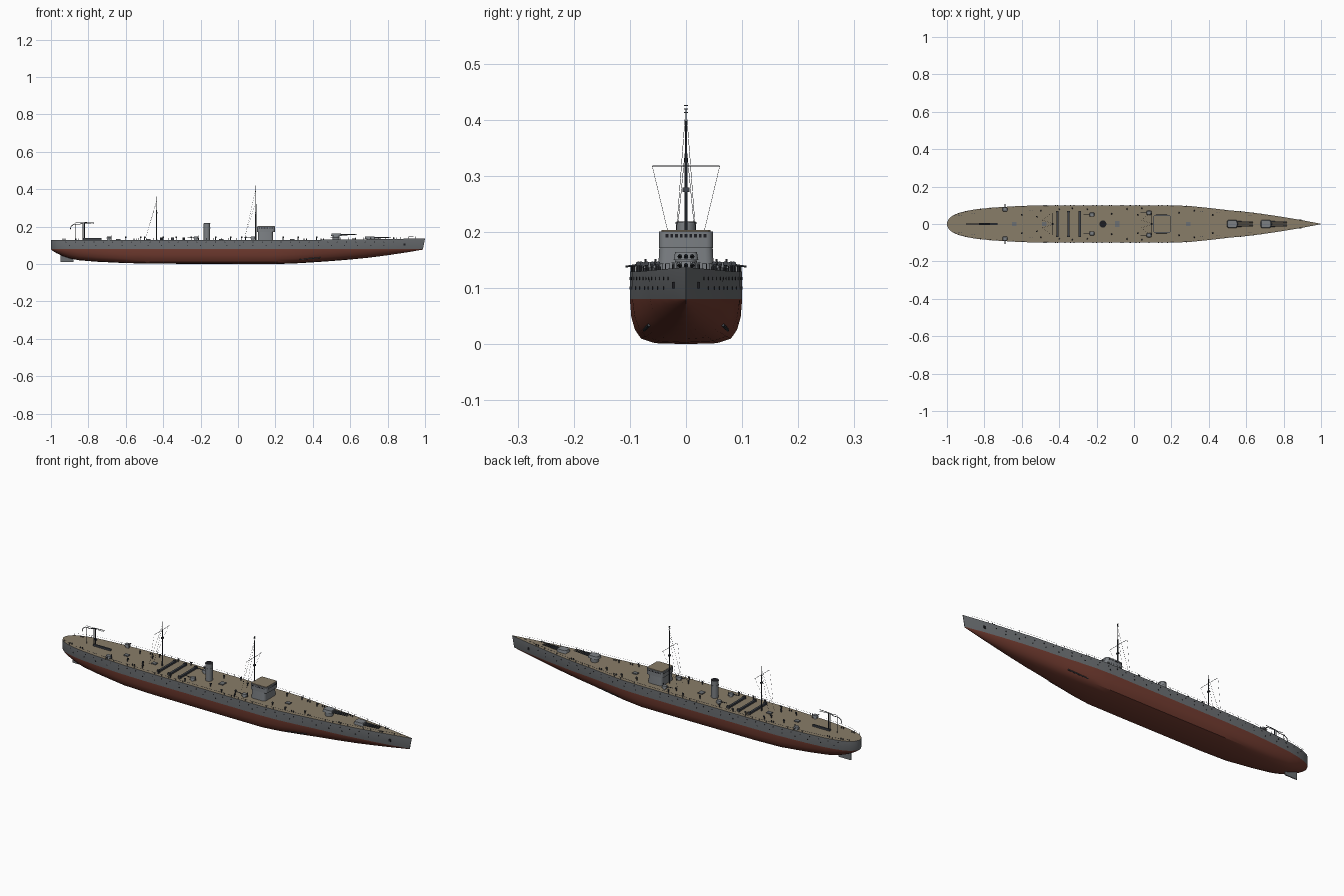
import bpy, bmesh, math
from mathutils import Vector, Matrix

if "Cube" in bpy.data.objects:
    bpy.data.objects.remove(bpy.data.objects["Cube"])

def material(name, c):
    m = bpy.data.materials.new(name)
    m.diffuse_color = (*c, 1)
    m.use_nodes = True
    m.node_tree.nodes["Principled BSDF"].inputs["Base Color"].default_value = m.diffuse_color
    return m

GREY = material("hull grey", (0.15, 0.16, 0.17))
RED = material("bottom red", (0.17, 0.045, 0.03))
TAN = material("deck tan", (0.25, 0.205, 0.14))
LIGHT = material("upperworks grey", (0.20, 0.215, 0.23))
DARK = material("fittings dark grey", (0.05, 0.057, 0.068))
BLACK = material("opening black", (0.012, 0.012, 0.015))

def finish(name, bm, mats, smooth=True):
    bmesh.ops.recalc_face_normals(bm, faces=bm.faces)
    me = bpy.data.meshes.new(name)
    bm.to_mesh(me)
    bm.free()
    ob = bpy.data.objects.new(name, me)
    bpy.context.collection.objects.link(ob)
    for m in mats:
        me.materials.append(m)
    if smooth:
        bpy.ops.object.select_all(action='DESELECT')
        ob.select_set(True)
        bpy.context.view_layer.objects.active = ob
        bpy.ops.object.shade_smooth_by_angle(angle=math.radians(35))
    return ob

def box(bm, c, s, bevel=0.0, taper=1.0):
    vs = bmesh.ops.create_cube(bm, size=1)['verts']
    for v in vs:
        t = taper if v.co.z > 0 else 1
        v.co = Vector((c[0] + v.co.x * s[0] * t, c[1] + v.co.y * s[1] * t, c[2] + v.co.z * s[2]))
    if bevel:
        es = {e for v in vs for e in v.link_edges if abs(e.verts[0].co.z - e.verts[1].co.z) > 1e-5}
        bmesh.ops.bevel(bm, geom=list(es), offset=bevel, segments=3, profile=0.5, affect='EDGES')

def rod(bm, a, b, r, r2=None, n=8):
    a, b = Vector(a), Vector(b)
    d = b - a
    M = Matrix.Translation((a + b) / 2) @ d.to_track_quat('Z', 'Y').to_matrix().to_4x4()
    bmesh.ops.create_cone(bm, cap_ends=True, segments=n, radius1=r,
                          radius2=r if r2 is None else r2, depth=d.length, matrix=M)

# Hull stations: x, half breadth, keel height
ST = [(-1, .008, .078), (-.99, .028, .07), (-.97, .045, .058), (-.94, .058, .044), (-.9, .069, .03),
      (-.85, .078, .02), (-.75, .088, .012), (-.6, .097, .005), (-.45, .1, .002), (0, .1, 0),
      (.2, .1, 0), (.3, .096, .003), (.4, .086, .009), (.5, .074, .016), (.6, .065, .024),
      (.7, .052, .034), (.8, .037, .047), (.9, .020, .062), (1, .001, .077)]
WL = 0.08

def half(x):
    for p, q in zip(ST, ST[1:]):
        if x <= q[0]:
            return p[1] + (q[1] - p[1]) * (x - p[0]) / (q[0] - p[0])
    return ST[-1][1]

def deck(x):
    return 0.129 + 0.008 * max(0, (x - 0.3) / 0.7) ** 1.5

# Hull: lofted sections, coloured by height
full = [(0, 0), (.55, .02), (.80, .12), (.91, .32), (.975, .6), (1, 1)]
vee = [(0, 0), (.2, .1), (.42, .28), (.64, .5), (.83, .74), (.97, 1)]
bm = bmesh.new()
rings = []
for x, b, k in ST:
    f = 1 - max(0, (x - .2) / .8) if x > 0 else 1 - .6 * max(0, (-.6 - x) / .4)
    pts = []
    for (y1, z1), (y2, z2) in zip(full, vee):
        pts.append((b * (y2 + (y1 - y2) * f), k + (WL - k) * (z2 + (z1 - z2) * f)))
    pts.append((b, deck(x)))
    prof = [(-y, z) for y, z in reversed(pts)] + pts[1:]
    rings.append([bm.verts.new((x - (.012 * (deck(x) - z) / .06 if x == 1 else 0), y, z)) for y, z in prof])
for r, s in zip(rings, rings[1:]):
    for i in range(len(r) - 1):
        fc = bm.faces.new((r[i], r[i + 1], s[i + 1], s[i]))
        fc.material_index = 1 if 1 <= i <= len(r) - 3 else 0
    bm.faces.new((r[0], s[0], s[-1], r[-1])).material_index = 2
for r in (rings[0], rings[-1]):
    bm.faces.new(r)
finish("hull", bm, [GREY, RED, TAN])

# Rudder
bm = bmesh.new()
box(bm, (-.915, 0, .03), (.07, .005, .04))
finish("rudder", bm, [GREY], False)

# Portholes, anchors and bilge strips on both sides
bm = bmesh.new()
for s in (-1, 1):
    for z, step, off in ((.117, .05, 0), (.1, .07, .02)):
        for i in range(int(1.8 / step)):
            x = -.92 + off + i * step
            if x < .9:
                y = s * half(x)
                rod(bm, (x, y - .002 * s, z), (x, y + .001 * s, z), .0028)
    y = s * half(.89)
    box(bm, (.89, y, .105), (.012, .006, .012))
finish("portholes_and_anchors", bm, [BLACK], False)
bm = bmesh.new()
for s in (-1, 1):
    rod(bm, (.33, s * .074, .025), (.44, s * .066, .034), .003)
finish("bilge_strips", bm, [DARK])

# Railing: posts and a top wire
bm = bmesh.new()
for s in (-1, 1):
    prev = None
    for i in range(49):
        x = -.97 + i * .04
        p = Vector((x, s * (half(x) - .002), deck(x)))
        q = p + Vector((0, 0, .010))
        rod(bm, p, q, .0007, n=4)
        if prev:
            rod(bm, prev, q, .0003, n=3)
        prev = q
finish("railing", bm, [DARK], False)

# Bridge: lower house, overhanging upper house, roof and windows
bm = bmesh.new()
box(bm, (.147, 0, .150), (.082, .100, .045), .014, .95)
box(bm, (.150, 0, .186), (.095, .096, .029), .012)
finish("bridge", bm, [LIGHT])
bm = bmesh.new()
box(bm, (.150, 0, .2015), (.088, .088, .003), .01)
finish("bridge_roof", bm, [TAN], False)
bm = bmesh.new()
for i in range(-4, 5):
    box(bm, (.1975, i * .0085, .193), (.001, .005, .006))
    box(bm, (.1025, i * .0085, .193), (.001, .005, .006))
    for s in (-1, 1):
        box(bm, (.150 + i * .0085, s * .048, .193), (.005, .001, .006))
finish("bridge_windows", bm, [BLACK], False)

# Funnel
bm = bmesh.new()
rod(bm, (-.166, 0, .125), (-.166, 0, .214), .0175, n=24)
for z in (.19, .214):
    rod(bm, (-.166, 0, z), (-.166, 0, z + .004), .019, n=24)
finish("funnel", bm, [LIGHT])
bm = bmesh.new()
rod(bm, (-.166, 0, .217), (-.166, 0, .2185), .0165, n=24)
finish("funnel_mouth", bm, [BLACK], False)

# Triple gun turrets
for n, x, z in (("forward", .705, .134), ("raised", .525, .150)):
    bm = bmesh.new()
    rod(bm, (x, 0, .125), (x, 0, z), .019, n=20)
    box(bm, (x, 0, z + .007), (.056, .044, .014), .010, .88)
    finish(n + "_turret", bm, [LIGHT])
    bm = bmesh.new()
    for y in (-.011, 0, .011):
        rod(bm, (x + .022, y, z + .006), (x + .06, y, z + .007), .0042, .0035)
        rod(bm, (x + .06, y, z + .007), (x + .112, y, z + .009), .0028, .002)
    finish(n + "_guns", bm, [DARK])

# Masts with yard, lookout, topmast and stays
for n, x, top in (("fore", .095, .42), ("main", -.435, .36)):
    bm = bmesh.new()
    rod(bm, (x, 0, .125), (x, 0, top - .08), .0033, .0025)
    rod(bm, (x, 0, top - .08), (x, 0, top), .0022, .001)
    box(bm, (x, 0, .275), (.008, .012, .008))
    rod(bm, (x, -.06, .317), (x, .06, .317), .0009, n=5)
    if n == "fore":
        for i in range(3):
            box(bm, (x, 0, .413 + i * .006), (.004, .008, .002))
    finish(n + "_mast", bm, [DARK])
    bm = bmesh.new()
    for s in (-1, 1):
        rod(bm, (x, s * .002, top - .02), (x - .06, s * .022, .135), .0005, n=3)
        rod(bm, (x - .005, s * .06, .317), (x - .05, s * .025, .17), .0004, n=3)
    finish(n + "_stays", bm, [DARK], False)

# Stern crane: twin posts, curved arm and bracing
bm = bmesh.new()
for x in (-.828, -.820):
    rod(bm, (x, 0, .127), (x, 0, .222), .0025)
arm = [(-.897, .185), (-.892, .203), (-.875, .214), (-.85, .212), (-.82, .222), (-.77, .224)]
for p, q in zip(arm, arm[1:]):
    rod(bm, (p[0], 0, p[1]), (q[0], 0, q[1]), .0018, n=6)
rod(bm, (-.87, 0, .127), (-.87, 0, .214), .0014, n=6)
rod(bm, (-.87, 0, .222), (-.77, 0, .216), .0012, n=6)
finish("stern_crane", bm, [DARK])
bm = bmesh.new()
box(bm, (-.78, 0, .133), (.10, .009, .010))
finish("stern_boom", bm, [DARK], False)

# Transverse boat beams amidships
bm = bmesh.new()
for x in (-.41, -.35, -.29):
    box(bm, (x, 0, .133), (.011, .14, .010))
    for s in (-1, 1):
        box(bm, (x, s * .066, .135), (.015, .008, .013))
finish("boat_beams", bm, [DARK], False)

# Side guns amidships and aft: mount, shield and barrel
for n, x, y, d in (("bow_side", .08, .060, 1), ("mid_side", -.225, .050, 1), ("aft_side", -.69, .078, 0)):
    bm, bg = bmesh.new(), bmesh.new()
    for s in (-1, 1):
        rod(bm, (x, s * y, .127), (x, s * y, .137), .010, .007, n=12)
        box(bm, (x, s * y, .141), (.026, .022, .011), .005, .85)
        e = (x - .045, s * y, .144) if d else (x, s * (y + .03), .138)
        rod(bg, (x, s * y, .142), e, .0022, .0016)
        rod(bg, (x + .012, s * (y - .006), .127), (x + .012, s * (y - .006), .152), .0018, n=6)
    finish(n + "_mounts", bm, [LIGHT])
    finish(n + "_barrels", bg, [DARK])

# Deck ventilators, bollards and hatches
bm = bmesh.new()
for x, y in ((-.6, .05), (-.52, .04), (-.5, .07), (-.4, .08), (-.33, .085), (-.25, .08), (-.12, .055),
             (-.04, .08), (.02, .05), (.04, .085), (.24, .06), (.32, .07), (.42, .05)):
    for s in (-1, 1):
        rod(bm, (x, s * y, .127), (x, s * y, .142), .0025, n=8)
        rod(bm, (x - .003, s * y, .143), (x + .005, s * y, .143), .003, .0045, n=8)
finish("ventilators", bm, [DARK])
bm = bmesh.new()
for x in (-.93, -.86, -.55, .36, .45, .62, .84):
    for s in (-1, 1):
        for dx in (-.006, .006):
            rod(bm, (x + dx, s * half(x) * .75, .127), (x + dx, s * half(x) * .75, deck(x) + .007), .0025, n=8)
finish("bollards", bm, [DARK])
bm = bmesh.new()
for x, w in ((-.64, .02), (-.48, .02), (-.09, .03), (.29, .02)):
    box(bm, (x, 0, .130), (.025, w, .007))
finish("hatches", bm, [GREY], False)
